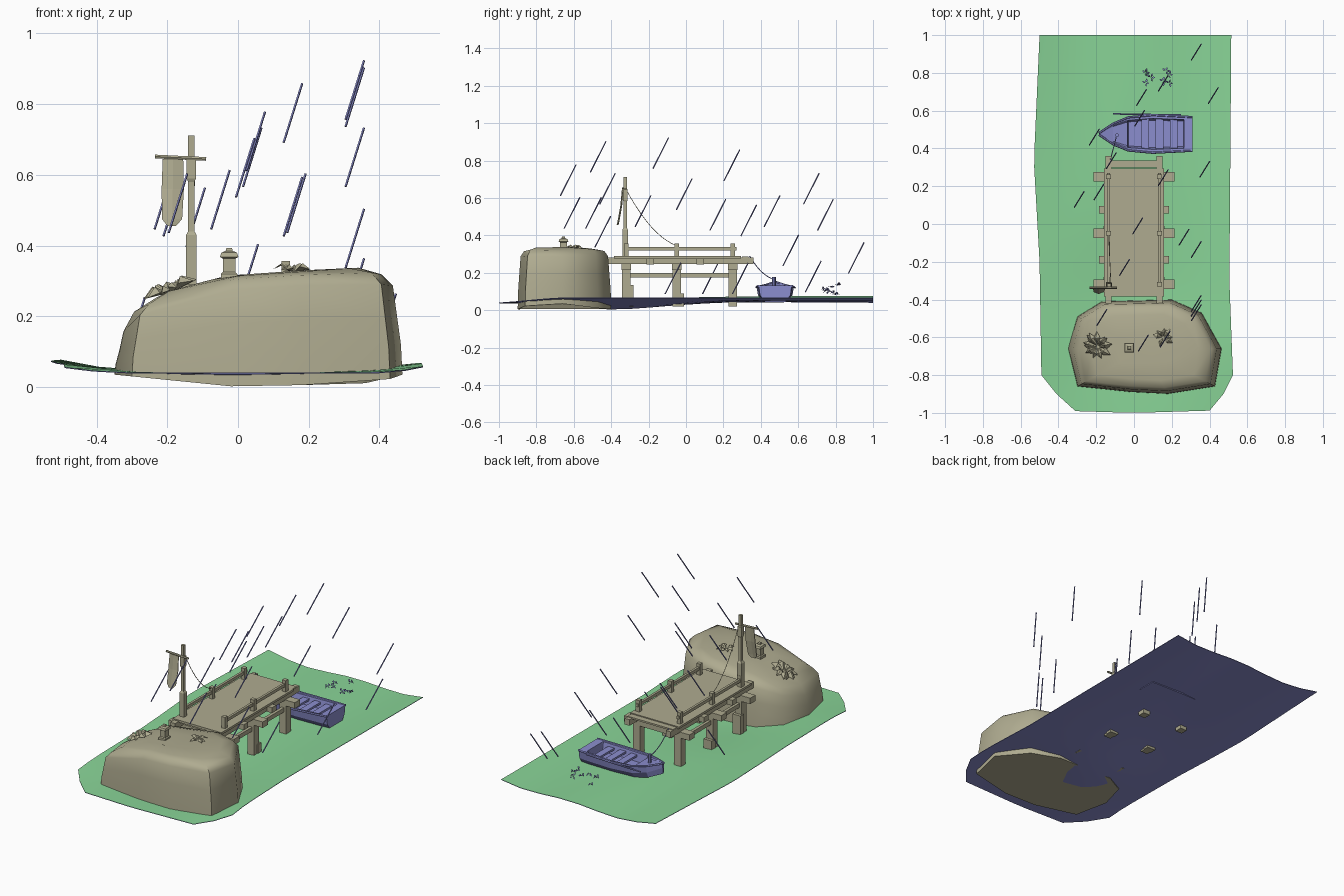
import bpy, bmesh, math, random
from mathutils import Vector, Matrix

random.seed(4)
cube = bpy.data.objects.get("Cube")
if cube:
    bpy.data.objects.remove(cube)


def material(name, rgb):
    m = bpy.data.materials.new(name)
    m.use_nodes = True
    col = (*rgb, 1)
    m.diffuse_color = col
    m.node_tree.nodes["Principled BSDF"].inputs["Base Color"].default_value = col
    return m


BEIGE = material("weathered beige", (0.43, 0.41, 0.28))
GREEN = material("pale green", (0.25, 0.66, 0.31))
PURPLE = material("dusk purple", (0.26, 0.27, 0.62))


def finish(name, bm, mats, smooth=None):
    bmesh.ops.recalc_face_normals(bm, faces=bm.faces)
    mesh = bpy.data.meshes.new(name)
    bm.to_mesh(mesh)
    bm.free()
    obj = bpy.data.objects.new(name, mesh)
    bpy.context.scene.collection.objects.link(obj)
    for m in mats:
        mesh.materials.append(m)
    if smooth:
        bpy.ops.object.select_all(action='DESELECT')
        obj.select_set(True)
        bpy.context.view_layer.objects.active = obj
        bpy.ops.object.shade_smooth_by_angle(angle=math.radians(smooth))
    return obj


def add_box(bm, lo, hi):
    lo, hi = Vector(lo), Vector(hi)
    mat = Matrix.Translation((lo + hi) / 2) @ Matrix.Diagonal((*(hi - lo), 1))
    bmesh.ops.create_cube(bm, size=1, matrix=mat)


def boxes(name, pairs, mat=BEIGE):
    bm = bmesh.new()
    for lo, hi in pairs:
        add_box(bm, lo, hi)
    return finish(name, bm, [mat])


def loft(bm, rings, caps=True):
    loops = [[bm.verts.new(p) for p in r] for r in rings]
    n = len(loops[0])
    for a, b in zip(loops, loops[1:]):
        for i in range(n):
            j = (i + 1) % n
            bm.faces.new((a[i], a[j], b[j], b[i]))
    if caps:
        bm.faces.new(loops[0])
        bm.faces.new(loops[-1])


def rod(name, path, radius, mat, sides=6):
    bm = bmesh.new()
    pts = [Vector(p) for p in path]
    rings = []
    for i, p in enumerate(pts):
        d = pts[min(i + 1, len(pts) - 1)] - pts[max(i - 1, 0)]
        q = d.to_track_quat('Z', 'Y')
        rings.append([p + q @ Vector((radius * math.cos(t), radius * math.sin(t), 0))
                      for t in (math.tau * k / sides for k in range(sides))])
    loft(bm, rings)
    return finish(name, bm, [mat])


def hang(a, b, sag, n=10):
    a, b = Vector(a), Vector(b)
    return [a.lerp(b, k / n) - Vector((0, 0, 4 * sag * k / n * (1 - k / n))) for k in range(n + 1)]


def interp(table, x):
    for (x0, v0), (x1, v1) in zip(table, table[1:]):
        if x <= x1:
            return v0 + (v1 - v0) * max(0, (x - x0) / (x1 - x0))
    return table[-1][1]


# Ground: undulating sheet, green on top and purple below
def ground_z(x, y):
    dip = 0.035 * math.exp(-((y + 0.4) / 0.35) ** 2) * max(0, 1 - abs(x) / 0.45)
    side = 0.025 * (abs(x) / 0.5) ** 2 * min(1, (y + 1) * 3)
    wave = 0.012 * math.sin(x * 9 + 1) * max(0, y)
    return 0.042 + side - dip + wave + 0.006 * max(0, y)


bm = bmesh.new()
rows, cols = 20, 8
grid = []
for r in range(rows + 1):
    y = -1 + 2 * r / rows
    left = interp([(-1, -0.31), (-0.82, -0.49), (-0.2, -0.5), (0.33, -0.53), (1, -0.5)], y)
    right = interp([(-1, 0.4), (-0.83, 0.525), (-0.3, 0.505), (1, 0.515)], y)
    xs = [left + (right - left) * c / cols for c in range(cols + 1)]
    grid.append([(x, y + (0.03 * abs(x) if r == 0 else 0), ground_z(x, y)) for x in xs])
for drop, index in ((0, 0), (0.003, 1)):
    vs = [[bm.verts.new((x, y, z - drop)) for x, y, z in row] for row in grid]
    for r in range(rows):
        for c in range(cols):
            quad = [vs[r][c], vs[r][c + 1], vs[r + 1][c + 1], vs[r + 1][c]]
            bm.faces.new(quad).material_index = index
    if index == 0:
        top = vs
rim = lambda v: ([a for a in v[0]] + [row[-1] for row in v[1:]] + v[-1][-2::-1]
                 + [row[0] for row in v[-2:0:-1]])
a, b = rim(top), rim(vs)
for i in range(len(a)):
    j = (i + 1) % len(a)
    bm.faces.new((a[i], a[j], b[j], b[i])).material_index = 1
finish("ground", bm, [GREEN, PURPLE], 60)

# Boulder: outline lofted up to a sloping crown
outline = [(-0.35, -0.66), (-0.3, -0.49), (-0.17, -0.41), (0.2, -0.4), (0.36, -0.47),
           (0.465, -0.66), (0.43, -0.86), (0.18, -0.9), (-0.02, -0.89), (-0.3, -0.86)]
crown = [(-0.35, 0.13), (-0.3, 0.215), (-0.2, 0.27), (-0.03, 0.312), (0.35, 0.338), (0.45, 0.32)]
foot = [(-0.35, 0.035), (-0.05, 0.005), (0.0, 0), (0.4, 0.012), (0.465, 0.035)]
rings = []
for t, s in ((0, 1), (0.3, 0.99), (0.57, 0.965), (0.88, 0.935), (0.97, 0.86), (1, 0.7), (1.01, 0.35)):
    ring = []
    for ox, oy in outline:
        x, y = 0.05 + (ox - 0.05) * s, -0.66 + (oy + 0.66) * s
        z0 = interp(foot, x)
        ring.append((x, y, z0 + (interp(crown, x) - z0) * t))
    rings.append(ring)
bm = bmesh.new()
loft(bm, rings)
finish("boulder", bm, [BEIGE], 45)

# Dock: deck, beams, joists, legs and railing
bays = (-0.32, -0.05, 0.25)
boxes("deck", [((-0.16, -0.385, 0.277), (0.16, 0.295, 0.29)), ((-0.15, 0.3, 0.277), (0.15, 0.335, 0.287))])
parts = []
for y in bays:
    parts.append(((-0.215, y - 0.025, 0.215), (0.215, y + 0.025, 0.25)))
for y in (-0.19, 0.075):
    parts.append(((-0.185, y - 0.02, 0.245), (0.185, y + 0.02, 0.277)))
boxes("cross_joists", parts)
for side, s in (("left", 1), ("right", -1)):
    x = s * 0.135
    boxes(side + "_long_beam", [((x - 0.016, -0.42, 0.247), (x + 0.016, 0.36, 0.283))])
    boxes(side + "_brace", [((x - 0.009, -0.33, 0.175), (x + 0.009, 0.265, 0.2))])
    boxes(side + "_legs", [((x - 0.022, y - 0.022, 0.02), (x + 0.022, y + 0.022, 0.25)) for y in bays])
    boxes(side + "_leg_sleeves", [((x - 0.027, y + 0.005, 0.02), (x + 0.027, y + 0.04, h))
                                  for y, h in zip(bays[:2], (0.135, 0.09))])
    boxes(side + "_rail", [((x - 0.007, -0.33, 0.32), (x + 0.007, 0.27, 0.338))])
    boxes(side + "_rail_posts", [((x - 0.012, y - 0.012, 0.285), (x + 0.012, y + 0.012, 0.357)) for y in bays])

# Mast with crossbar and hanging banner
bm = bmesh.new()
mx, my = -0.132, -0.325
loft(bm, [[(mx + a * w, my + b * w, z) for a, b in ((-1, -1), (1, -1), (1, 1), (-1, 1))]
          for w, z in ((0.015, 0.28), (0.015, 0.43), (0.009, 0.44), (0.009, 0.58), (0.013, 0.59),
                       (0.013, 0.645), (0.009, 0.65), (0.009, 0.712))])
finish("mast", bm, [BEIGE])
rod("crossbar", [(-0.235, my - 0.012, 0.652), (-0.09, my - 0.012, 0.645)], 0.006, BEIGE)
bm = bmesh.new()
rings = []
for z, x0, x1, y in ((0.645, -0.213, -0.155, -0.337), (0.56, -0.216, -0.153, -0.345),
                     (0.475, -0.215, -0.158, -0.36), (0.456, -0.2, -0.175, -0.365)):
    rings.append([(x0, y, z), ((x0 + x1) / 2, y - 0.006, z), (x1, y, z),
                  (x1, y + 0.004, z), ((x0 + x1) / 2, y - 0.002, z), (x0, y + 0.004, z)])
loft(bm, rings)
finish("banner", bm, [BEIGE])
rod("mast_line", hang((-0.122, -0.32, 0.645), (-0.135, -0.05, 0.345), 0.05), 0.0018, BEIGE)
rod("mooring_line", hang((-0.125, 0.34, 0.29), (-0.09, 0.475, 0.165), 0.025), 0.0025, PURPLE)

# Rowing boat: open hull lofted from stern to bow
cy = 0.477
bm = bmesh.new()
rings = []
for x, w, zt, zf in ((0.31, 0.088, 0.132, 0.132), (0.265, 0.093, 0.13, 0.13), (0.262, 0.093, 0.13, 0.075),
                     (0.1, 0.1, 0.124, 0.075), (-0.03, 0.088, 0.126, 0.075), (-0.035, 0.087, 0.126, 0.118),
                     (-0.11, 0.055, 0.134, 0.13), (-0.185, 0.006, 0.15, 0.15)):
    zb = interp([(-0.185, 0.09), (-0.1, 0.055), (0, 0.045), (0.31, 0.045)], x)
    half = [(0.62, zb), (0.92, zb + 0.035), (1.0, zt), (0.82, zt), (0.72, zf)]
    rings.append([(x, cy + w * k, z) for k, z in half] + [(x, cy - w * k, z) for k, z in reversed(half)])
loft(bm, rings)
finish("boat_hull", bm, [PURPLE])
boxes("boat_benches", [((x - 0.02, cy - 0.078, 0.1), (x + 0.02, cy + 0.078, 0.112))
                       for x in (0.06, 0.135, 0.21)], PURPLE)
for side in (-1, 1):
    rod("boat_gunwale", [(x, cy + side * w, z) for x, w, z in ((0.31, 0.089, 0.13), (0.1, 0.1, 0.123),
        (-0.03, 0.088, 0.126), (-0.11, 0.055, 0.134), (-0.185, 0.005, 0.15))], 0.006, PURPLE)
rod("bow_post", [(-0.09, 0.47, 0.12), (-0.09, 0.47, 0.178)], 0.01, PURPLE, 8)
rod("oar", [(-0.11, 0.583, 0.12), (0.25, 0.577, 0.125)], 0.004, PURPLE)

# Stone lantern on the boulder
bm = bmesh.new()
loft(bm, [[(-0.025 + a * w, -0.655 + b * w, z) for a, b in ((-1, -1), (1, -1), (1, 1), (-1, 1))]
          for w, z in ((0.025, 0.29), (0.023, 0.32), (0.018, 0.325), (0.018, 0.363), (0.026, 0.368),
                       (0.022, 0.38), (0.01, 0.385), (0.008, 0.393))])
finish("stone_lantern", bm, [BEIGE])


# Leafy rosettes: folded diamond leaves around a centre
def rosette(name, centre, tilt, leaves, length, mat):
    bm = bmesh.new()
    for k in range(leaves):
        size = length * random.uniform(0.65, 1)
        turn = Matrix.Rotation(math.tau * k / leaves * 1.6, 4, 'Z')
        place = Matrix.Translation(centre) @ Matrix.Rotation(tilt, 4, 'Y') @ turn
        lift = random.uniform(0.005, 0.02)
        pts = [(0.1, 0, 0), (0.55, 0.25, lift / size), (1, 0, 0.1), (0.55, -0.25, lift / size), (0.55, 0, 0.4)]
        v = [bm.verts.new(place @ (Vector(p) * size)) for p in pts]
        for i in range(4):
            bm.faces.new((v[i], v[(i + 1) % 4], v[4]))
        bm.faces.new(v[:4])
    return finish(name, bm, [mat])


rosette("large_plant", (-0.19, -0.65, 0.268), -0.35, 14, 0.09, BEIGE)
rosette("small_plant", (0.155, -0.6, 0.327), 0, 7, 0.06, BEIGE)

# Floating petals behind the boat
for x, y, z in ((0.06, 0.8, 0.08), (0.09, 0.775, 0.12), (0.17, 0.81, 0.13), (0.06, 0.745, 0.1),
                (0.15, 0.755, 0.09), (0.185, 0.745, 0.11), (0.19, 0.79, 0.085)):
    rosette("floating_petals", (x, y, z), random.uniform(-0.4, 0.4), 4, 0.028, PURPLE)

# Slanting rain streaks
step = Vector((0.026, 0.042, 0.083))
for p in ((0.33, 0.91, 0.28), (0.42, 0.68, 0.18), (0.04, 0.67, 0.65), (0.155, 0.745, 0.51), (-0.21, 0.46, 0.53),
          (0.03, 0.56, 0.32), (0.375, 0.29, 0.17), (0.155, 0.245, 0.775), (-0.185, 0.17, 0.51),
          (-0.29, 0.13, 0.17), (0.02, -0.01, 0.62), (0.265, -0.07, 0.17), (0.33, -0.135, 0.84),
          (-0.05, -0.23, 0.53), (0.33, -0.42, 0.65), (0.33, -0.445, 0.42), (0.33, -0.47, 0.82),
          (-0.17, -0.495, 0.52), (0.05, -0.63, 0.695), (0.165, -0.61, 0.52), (-0.12, 0.335, 0.48)):
    rod("rain_streak", [Vector(p) - step, Vector(p) + step], 0.0035, PURPLE, 5)
